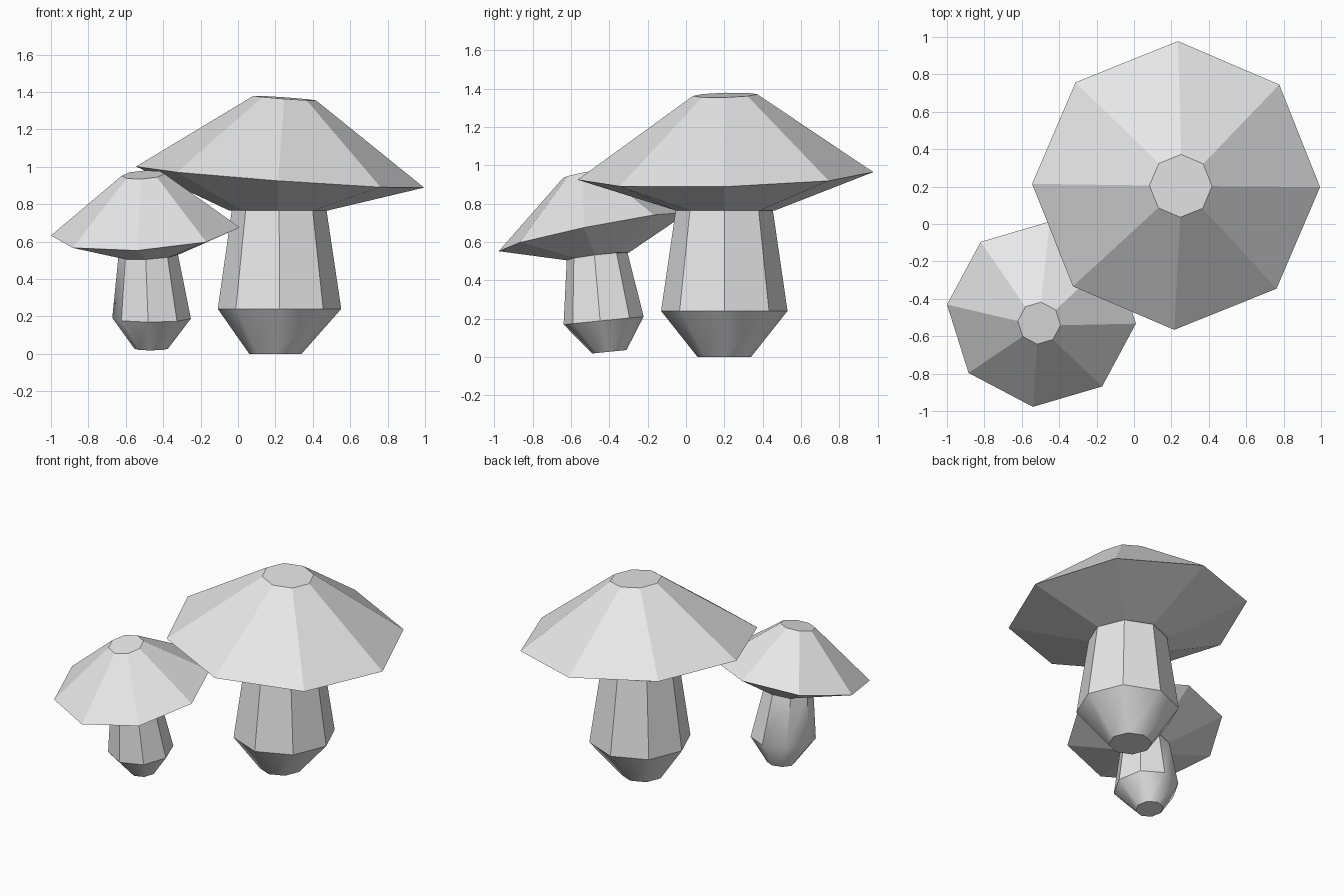
import bpy, bmesh, math
from mathutils import Vector

cube = bpy.data.objects.get("Cube")
if cube:
    bpy.data.objects.remove(cube, do_unlink=True)

SIDES = 8

grey = bpy.data.materials.new("light_grey")
grey.use_nodes = True
colour = (0.8, 0.8, 0.8, 1)
grey.diffuse_color = colour
grey.node_tree.nodes["Principled BSDF"].inputs["Base Color"].default_value = colour


def loft(name, rings, phase=0.0, smooth=False):
    """Join octagonal rings (centre, radius, axis) from bottom to top, closing both ends."""
    bm = bmesh.new()
    loops = []
    for centre, radius, axis in rings:
        turn = Vector((0, 0, 1)).rotation_difference(Vector(axis))
        loop = []
        for i in range(SIDES):
            a = phase + math.tau * i / SIDES
            spoke = Vector((math.cos(a), math.sin(a), 0)) * radius
            loop.append(bm.verts.new(Vector(centre) + turn @ spoke))
        loops.append(loop)
    for low, high in zip(loops, loops[1:]):
        for i in range(SIDES):
            j = (i + 1) % SIDES
            bm.faces.new((low[i], low[j], high[j], high[i]))
    bm.faces.new(loops[0][::-1])
    bm.faces.new(loops[-1])
    bmesh.ops.recalc_face_normals(bm, faces=bm.faces)
    mesh = bpy.data.meshes.new(name)
    bm.to_mesh(mesh)
    bm.free()
    mesh.materials.append(grey)
    obj = bpy.data.objects.new(name, mesh)
    bpy.context.collection.objects.link(obj)
    if smooth:
        bpy.ops.object.select_all(action="DESELECT")
        obj.select_set(True)
        bpy.context.view_layer.objects.active = obj
        bpy.ops.object.shade_smooth_by_angle(angle=math.radians(40))
    return obj


UP = (0, 0, 1)

# Large mushroom: upright stem, cap leaning slightly to one side
loft("large_stem", [
    ((0.20, 0.20, 0.0), 0.14, UP),
    ((0.222, 0.20, 0.24), 0.33, UP),
    ((0.22, 0.20, 0.79), 0.25, UP),
], smooth=True)

lean = (0.073, -0.027, 1)
loft("large_cap", [
    ((0.215, 0.205, 0.765), 0.26, UP),
    ((0.225, 0.206, 0.945), 0.772, lean),
    ((0.25, 0.204, 1.367), 0.168, lean),
], phase=math.radians(-0.7))

# Small mushroom: stem and cap both leaning forward
tilt = (0, -0.1, 1)
loft("small_stem", [
    ((-0.465, -0.40, 0.027), 0.09, tilt),
    ((-0.462, -0.43, 0.19), 0.211, tilt),
    ((-0.48, -0.465, 0.54), 0.158, tilt),
], phase=math.radians(-5), smooth=True)

lean = (-0.063, -0.2, 1)
loft("small_cap", [
    ((-0.475, -0.46, 0.525), 0.165, (-0.06, -0.12, 1)),
    ((-0.495, -0.482, 0.654), 0.508, lean),
    ((-0.507, -0.53, 0.957), 0.115, lean),
], phase=math.radians(-5.5))
